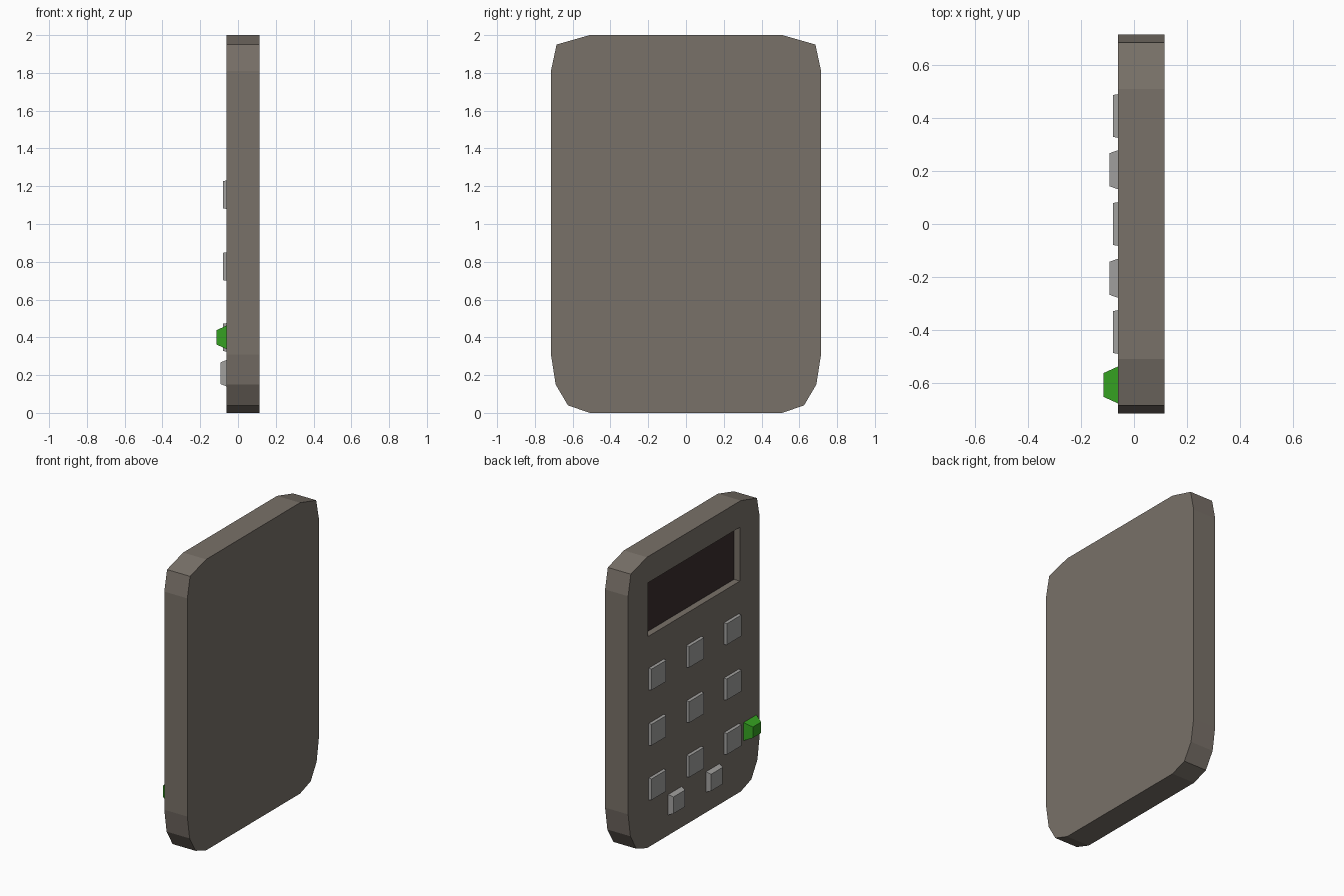
import bpy, bmesh

if "Cube" in bpy.data.objects:
    bpy.data.objects.remove(bpy.data.objects["Cube"])

FACE = -0.06   # x of the key side
BACK = 0.115


def material(name, rgb):
    m = bpy.data.materials.new(name)
    m.diffuse_color = (*rgb, 1)
    m.use_nodes = True
    m.node_tree.nodes["Principled BSDF"].inputs["Base Color"].default_value = m.diffuse_color
    return m


BODY = material("warm grey casing", (0.19, 0.165, 0.14))
SCREEN = material("dark screen", (0.042, 0.026, 0.026))
KEY = material("light grey key", (0.35, 0.345, 0.335))
GREEN = material("green button", (0.035, 0.36, 0.015))


def loft(name, rings, mat):
    """Closed solid through rings of (y, z) points placed at given x."""
    bm = bmesh.new()
    loops = [[bm.verts.new((x, y, z)) for y, z in pts] for x, pts in rings]
    n = len(loops[0])
    for a, b in zip(loops, loops[1:]):
        for i in range(n):
            bm.faces.new((a[i], a[(i + 1) % n], b[(i + 1) % n], b[i]))
    bm.faces.new(loops[0])
    bm.faces.new(loops[-1])
    bmesh.ops.recalc_face_normals(bm, faces=bm.faces)
    me = bpy.data.meshes.new(name)
    bm.to_mesh(me)
    bm.free()
    ob = bpy.data.objects.new(name, me)
    me.materials.append(mat)
    bpy.context.collection.objects.link(ob)
    return ob


def rect(y, z, w, h):
    return [(y - w / 2, z - h / 2), (y + w / 2, z - h / 2),
            (y + w / 2, z + h / 2), (y - w / 2, z + h / 2)]


# casing with chamfered, mirrored outline
half = [(0.51, 0), (0.625, 0.04), (0.69, 0.15), (0.715, 0.31),
        (0.715, 1.81), (0.685, 1.95), (0.51, 2.0)]
outline = half + [(-y, z) for y, z in reversed(half)]
casing = loft("casing", [(FACE, outline), (BACK, outline)], BODY)

# recessed display window
floor = FACE + 0.045
cutter = loft("window_cutter", [(FACE - 0.05, rect(0, 1.635, 1.0, 0.37)),
                                (floor, rect(0, 1.635, 1.0, 0.37))], BODY)
cutter.hide_render = True
cutter.hide_viewport = True
cut = casing.modifiers.new("window", 'BOOLEAN')
cut.object = cutter
cut.solver = 'EXACT'
dg = bpy.context.evaluated_depsgraph_get()
mesh = bpy.data.meshes.new_from_object(casing.evaluated_get(dg))
casing.modifiers.clear()
casing.data = mesh
bpy.data.objects.remove(cutter)
mesh.materials.append(SCREEN)
for p in mesh.polygons:
    if abs(p.center.x - floor) < 0.001 and abs(p.normal.x) > 0.9:
        p.material_index = 1


def button(name, y, z, base, top, tip_x, mat):
    loft(name, [(FACE + 0.01, rect(y, z, *base)), (FACE, rect(y, z, *base)),
                (tip_x, rect(y, z, *top))], mat)


# three by three main keys
for r, z in enumerate((1.155, 0.775, 0.40)):
    for c, y in enumerate((0.408, 0, -0.408)):
        button(f"key_{r}_{c}", y, z, (0.165, 0.15), (0.158, 0.145), -0.08, KEY)

# two small lower keys
for i, y in enumerate((0.205, -0.205)):
    button(f"small_key_{i}", y, 0.21, (0.148, 0.14), (0.125, 0.115), -0.092, KEY)

# green side button
button("green_button", -0.608, 0.40, (0.14, 0.125), (0.09, 0.075), -0.115, GREEN)
